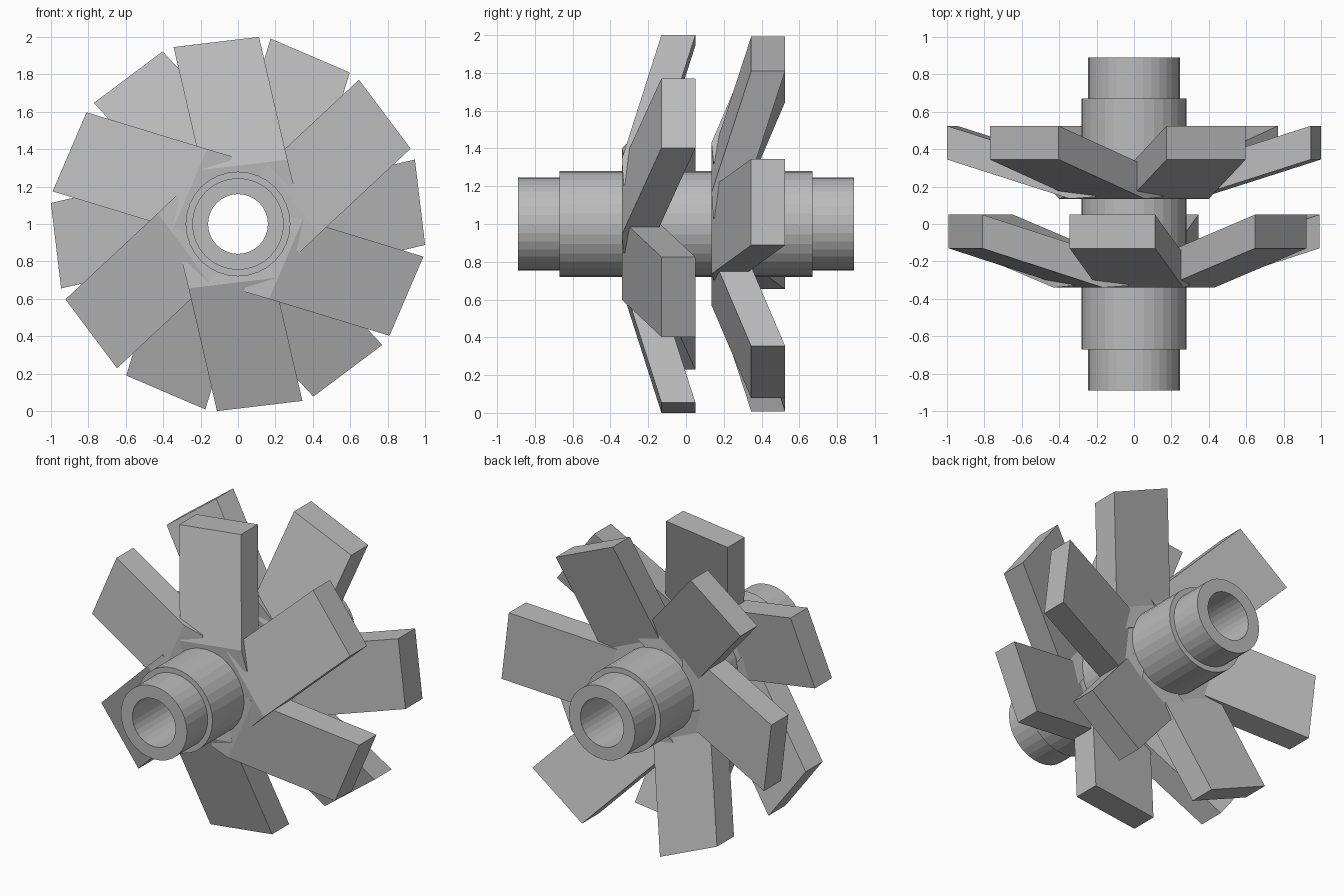
import bpy, bmesh, math
from mathutils import Vector

cube = bpy.data.objects.get("Cube")
if cube:
    bpy.data.objects.remove(cube, do_unlink=True)

grey = bpy.data.materials.new("plain grey")
grey.use_nodes = True
colour = (0.5, 0.5, 0.5, 1)
grey.diffuse_color = colour
grey.node_tree.nodes["Principled BSDF"].inputs["Base Color"].default_value = colour

CENTRE = Vector((0, 0, 1))


def make_object(name, bm):
    bmesh.ops.recalc_face_normals(bm, faces=bm.faces)
    mesh = bpy.data.meshes.new(name)
    bm.to_mesh(mesh)
    bm.free()
    mesh.materials.append(grey)
    obj = bpy.data.objects.new(name, mesh)
    obj.location = CENTRE
    bpy.context.collection.objects.link(obj)
    return obj


def hollow_shaft(sides=32):
    # stepped tube: closed (radius, y) section spun around the y axis
    section = [(0.16, -0.89), (0.245, -0.89), (0.245, -0.67), (0.28, -0.67),
               (0.28, 0.67), (0.245, 0.67), (0.245, 0.89), (0.16, 0.89)]
    bm = bmesh.new()
    rings = []
    for i in range(sides):
        a = math.tau * i / sides
        rings.append([bm.verts.new((r * math.cos(a), y, r * math.sin(a)))
                      for r, y in section])
    n = len(section)
    for i in range(sides):
        a, b = rings[i], rings[(i + 1) % sides]
        for j in range(n):
            k = (j + 1) % n
            bm.faces.new((a[j], a[k], b[k], b[j]))
    make_object("hollow_shaft", bm)


def blade(name, degrees, shift):
    # stations from root to tip: radius, front y, sideways lean
    stations = [(0.17, -0.33, 0.09), (0.31, -0.34, 0.073), (0.98, -0.13, 0)]
    half, depth = 0.23, 0.18
    a = math.radians(degrees)
    out = Vector((math.cos(a), 0, math.sin(a)))
    side = Vector((math.sin(a), 0, -math.cos(a)))
    bm = bmesh.new()
    loops = []
    for r, y, lean in stations:
        corners = ((-half, 0), (half, 0), (half, depth), (-half, depth))
        loops.append([bm.verts.new(out * r + side * (lean + t)
                                   + Vector((0, y + d + shift, 0)))
                      for t, d in corners])
    for a, b in zip(loops, loops[1:]):
        for j in range(4):
            k = (j + 1) % 4
            bm.faces.new((a[j], a[k], b[k], b[j]))
    bm.faces.new(loops[0])
    bm.faces.new(loops[-1])
    make_object(name, bm)


hollow_shaft()

# two rows of six blades, staggered by half a step
for row, start, shift in (("front", 36.8, 0), ("back", 6.8, 0.475)):
    for i in range(6):
        blade(f"{row}_blade_{i + 1}", start + 60 * i, shift)
